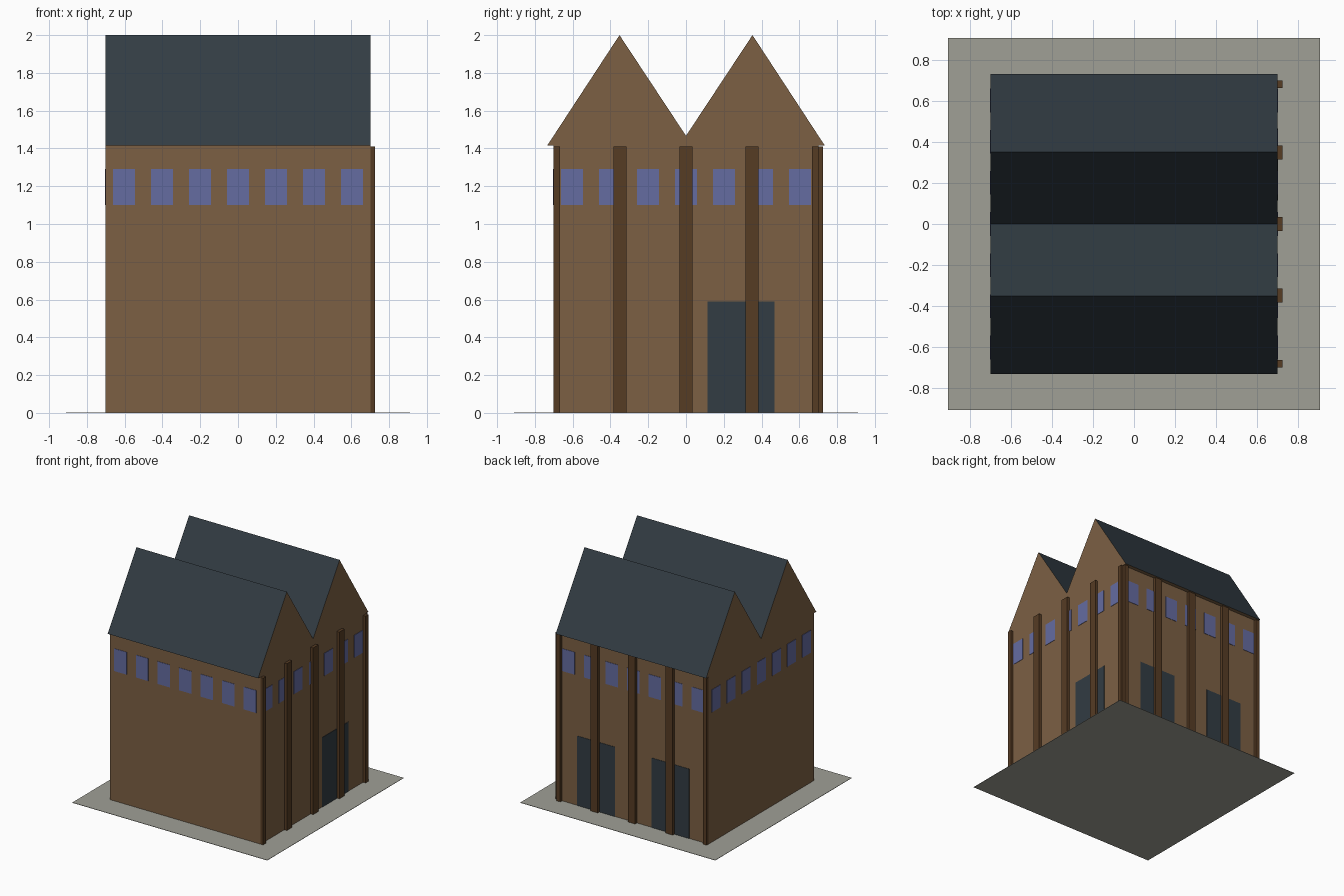
import bpy, bmesh

if "Cube" in bpy.data.objects:
    bpy.data.objects.remove(bpy.data.objects["Cube"])


def material(name, rgb):
    m = bpy.data.materials.new(name)
    lin = [((c / 255 + 0.055) / 1.055) ** 2.4 for c in rgb]
    m.diffuse_color = (*lin, 1)
    m.use_nodes = True
    m.node_tree.nodes["Principled BSDF"].inputs["Base Color"].default_value = m.diffuse_color
    return m


BROWN = material("brown wall", (124, 96, 68))
SLATE = material("dark slate", (50, 60, 67))
TIMBER = material("dark timber", (86, 60, 36))
GLASS = material("blue glass", (101, 108, 161))
STONE = material("grey stone", (160, 160, 150))


def box(name, x0, x1, y0, y1, z0, z1, mat):
    bm = bmesh.new()
    bmesh.ops.create_cube(bm, size=1)
    for v in bm.verts:
        v.co.x = x1 if v.co.x > 0 else x0
        v.co.y = y1 if v.co.y > 0 else y0
        v.co.z = z1 if v.co.z > 0 else z0
    return finish(name, bm, mat)


def finish(name, bm, *mats):
    bmesh.ops.recalc_face_normals(bm, faces=bm.faces)
    mesh = bpy.data.meshes.new(name)
    for m in mats:
        mesh.materials.append(m)
    bm.to_mesh(mesh)
    bm.free()
    obj = bpy.data.objects.new(name, mesh)
    bpy.context.collection.objects.link(obj)
    return obj


H = 0.702  # half width of the walls


def wall_box(name, side, a, b, z0, z1, depth, mat):
    """Box standing out from one wall, running a..b along that wall."""
    if side in ("left", "right"):
        x0, x1 = (H, H + depth) if side == "right" else (-H - depth, -H)
        return box(name, x0, x1, a, b, z0, z1, mat)
    y0, y1 = (H, H + depth) if side == "back" else (-H - depth, -H)
    return box(name, a, b, y0, y1, z0, z1, mat)


# Ground slab and wall block
box("ground_slab", -0.91, 0.91, -0.91, 0.91, 0, 0.003, STONE)
box("walls", -H, H, -H, H, 0.003, 1.415, BROWN)

# Double gabled roof: brown ends and underside, slate slopes
profile = [(-0.735, 1.415), (0.735, 1.415), (0.352, 2.0), (0, 1.467), (-0.352, 2.0)]
bm = bmesh.new()
end = bm.faces.new([bm.verts.new((-H, y, z)) for y, z in profile])
ext = bmesh.ops.extrude_face_region(bm, geom=[end], use_keep_orig=True)
moved = [g for g in ext["geom"] if isinstance(g, bmesh.types.BMVert)]
bmesh.ops.translate(bm, verts=moved, vec=(2 * H, 0, 0))
bmesh.ops.recalc_face_normals(bm, faces=bm.faces)
for f in bm.faces:
    f.material_index = 1 if f.normal.z > 0.1 else 0
finish("double_roof", bm, BROWN, SLATE)

# Row of seven windows on every wall
for side in ("front", "back", "left", "right"):
    for i in range(7):
        c = (i - 3) * 0.2015
        wall_box(f"window_{side}_{i}", side, c - 0.058, c + 0.058, 1.10, 1.29, 0.003, GLASS)

# Doors: one on the right, two on the back
for side, a, b in (("right", 0.115, 0.468), ("back", 0.17, 0.522), ("back", -0.522, -0.17)):
    wall_box(f"door_{side}", side, a, b, 0.003, 0.59, 0.003, SLATE)

# Timber posts on the right and back, half width at the corners
for side in ("right", "back"):
    for i in range(5):
        c = (i - 2) * 0.35
        a, b = max(c - 0.034, -H), min(c + 0.034, H)
        wall_box(f"post_{side}_{i}", side, a, b, 0.003, 1.41, 0.024, TIMBER)
